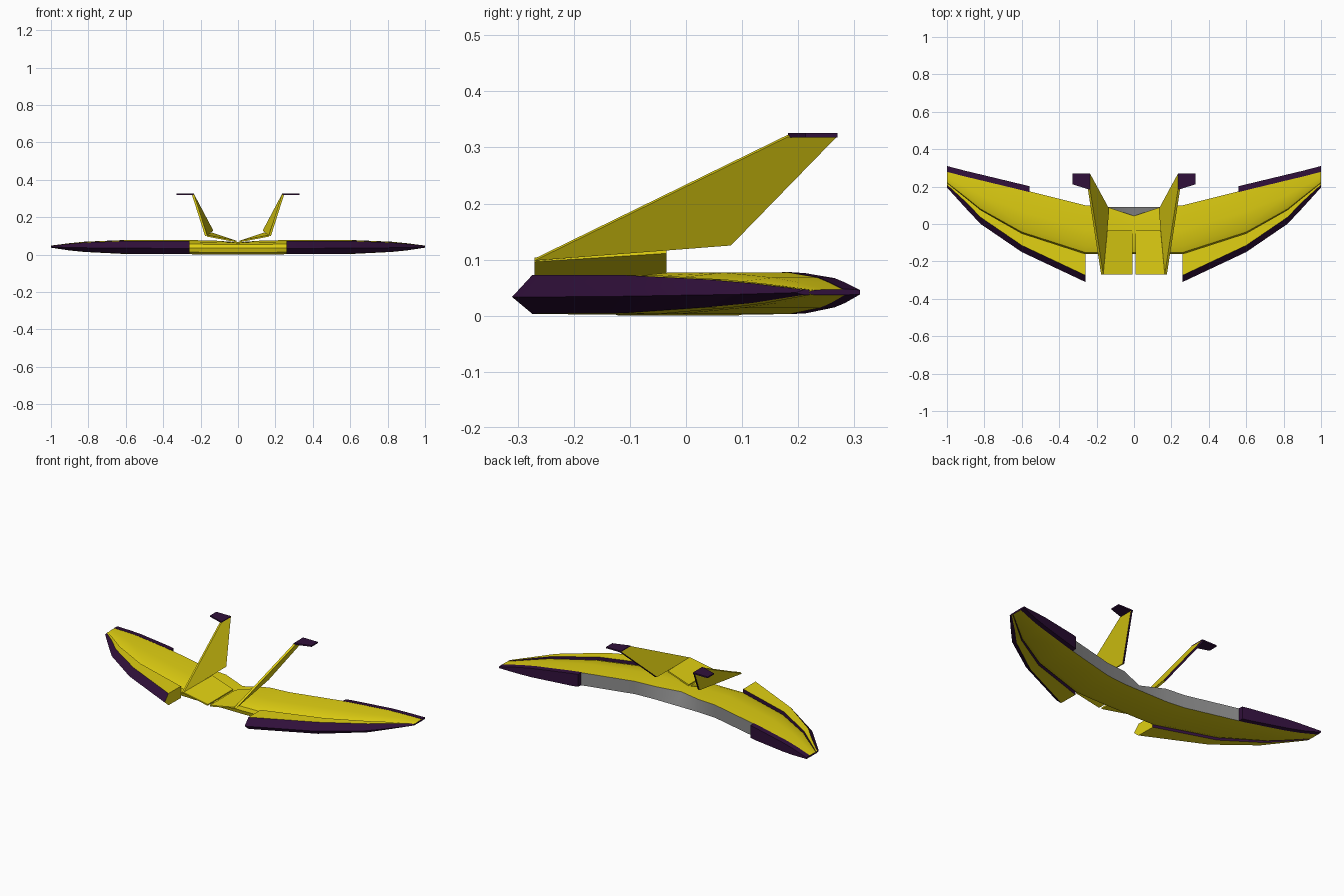
import bpy, bmesh, math
from mathutils import Vector

if "Cube" in bpy.data.objects:
    bpy.data.objects.remove(bpy.data.objects["Cube"])


def material(name, rgb):
    m = bpy.data.materials.new(name)
    m.diffuse_color = (*rgb, 1)
    m.use_nodes = True
    m.node_tree.nodes["Principled BSDF"].inputs["Base Color"].default_value = m.diffuse_color
    return m


YELLOW, PURPLE, GREY = 0, 1, 2
MATS = [material("yellow", (0.75, 0.63, 0.006)),
        material("dark purple", (0.03, 0.005, 0.043)),
        material("grey", (0.27, 0.27, 0.27))]

# Wing plan: x, leading edge y, panel seam y, trailing edge y, bottom z, top z
PLAN = [(0.00, -0.42, -0.16, 0.09, 0.000, 0.076),
        (0.14, -0.36, -0.16, 0.09, 0.000, 0.076),
        (0.26, -0.31, -0.16, 0.10, 0.002, 0.077),
        (0.60, -0.15, -0.05, 0.185, 0.003, 0.077),
        (0.82, 0.00, 0.075, 0.238, 0.014, 0.068),
        (0.90, 0.085, 0.14, 0.257, 0.022, 0.060),
        (1.00, 0.195, 0.22, 0.283, 0.037, 0.047)]


def plan(x):
    for a, b in zip(PLAN, PLAN[1:]):
        if x <= b[0]:
            t = (x - a[0]) / (b[0] - a[0])
            return [p + (q - p) * t for p, q in zip(a, b)][1:]


def finish(name, bm, smooth=True):
    bmesh.ops.recalc_face_normals(bm, faces=bm.faces)
    me = bpy.data.meshes.new(name)
    bm.to_mesh(me)
    bm.free()
    for m in MATS:
        me.materials.append(m)
    ob = bpy.data.objects.new(name, me)
    bpy.context.collection.objects.link(ob)
    mod = ob.modifiers.new("Mirror", 'MIRROR')
    mod.use_clip = True
    bpy.context.view_layer.objects.active = ob
    ob.select_set(True)
    if smooth:
        bpy.ops.object.shade_smooth_by_angle(angle=math.radians(32))
    ob.select_set(False)


def loft(name, xs, section, strip_colors, caps):
    """Skin sections along x; one colour per strip, caps = (inner, outer) colours."""
    bm = bmesh.new()
    rings = [[bm.verts.new((x, y, z)) for y, z in section(x)] for x in xs]
    n = len(rings[0])
    for a, b in zip(rings, rings[1:]):
        for i in range(n):
            j = (i + 1) % n
            f = bm.faces.new((a[i], a[j], b[j], b[i]))
            f.material_index = strip_colors[i]
    for ring, c in zip((rings[0], rings[-1]), caps):
        if c is not None:
            bm.faces.new(ring).material_index = c
    finish(name, bm)


def plate(name, pts, thick, color, edge_colors={}):
    """Flat polygon thickened along its normal, with optional edge colours."""
    pts = [Vector(p) for p in pts]
    off = (pts[1] - pts[0]).cross(pts[2] - pts[0]).normalized() * thick / 2
    bm = bmesh.new()
    a = [bm.verts.new(p + off) for p in pts]
    b = [bm.verts.new(p - off) for p in pts]
    bm.faces.new(a).material_index = color
    bm.faces.new(b[::-1]).material_index = color
    for i in range(len(pts)):
        j = (i + 1) % len(pts)
        f = bm.faces.new((a[i], b[i], b[j], a[j]))
        f.material_index = edge_colors.get(i, color)
    finish(name, bm, False)


# Main wing: rounded nose, cambered top, grey rear wall, dip at the centre
def wing_section(x):
    _, seam, te, zb, zt = plan(x)
    c, h = te - seam, zt - zb
    dip = max(0, 1 - x / 0.14)
    top_te = te - 0.047 * dip
    return [(seam, zb + 0.45 * h), (seam + 0.03 * c, zb + 0.72 * h),
            (seam + 0.16 * c, zb + 0.88 * h - 0.005 * dip),
            (seam + 0.5 * c, zt - 0.010 * dip),
            (top_te, zt - 0.012 * dip), (te, zb),
            (seam + 0.16 * c, zb), (seam + 0.03 * c, zb + 0.15 * h)]


loft("main_wing", [0, 0.14, 0.26, 0.6, 0.82, 0.9, 1.0], wing_section,
     [YELLOW] * 4 + [GREY] + [YELLOW] * 3, (None, PURPLE))


# Front wing panel with a purple wedge-shaped leading edge
def front_section(x):
    le, seam, _, zb, zt = plan(x)
    h = zt - zb
    lip = min(0.036, 0.6 * (seam - le))
    return [(le, zb + 0.42 * h), (le + lip, zb + 0.94 * h),
            (seam, zb + 0.93 * h), (seam, zb), (le + lip, zb + 0.02 * h)]


loft("front_wing_panel", [0.26, 0.6, 0.82, 0.9, 1.0], front_section,
     [PURPLE, YELLOW, PURPLE, YELLOW, PURPLE], (YELLOW, PURPLE))


# Purple trailing-edge flap on the outer wing
def flap_section(x):
    _, _, te, zb, zt = plan(x)
    return [(te - 0.004, zt + 0.001), (te + 0.027, zt - 0.001),
            (te + 0.027, zb + 0.001), (te - 0.004, zb)]


loft("rear_flap", [0.56, 0.6, 0.82, 0.9, 1.0], flap_section,
     [PURPLE] * 4, (PURPLE, PURPLE))

# V-shaped centre plates that carry the fins
plate("fin_base", [(0.008, -0.27, 0.070), (0.165, -0.27, 0.100),
                   (0.143, -0.035, 0.115), (0.008, -0.035, 0.070)],
      0.008, YELLOW)

# Swept, outward-leaning tail fins with purple rear edges
plate("tail_fin", [(0.170, -0.27, 0.100), (0.240, 0.18, 0.320),
                   (0.240, 0.268, 0.320), (0.138, 0.08, 0.127)],
      0.012, YELLOW, {2: PURPLE})

# Small horizontal plates on the fin tops
plate("fin_tip", [(0.234, 0.182, 0.322), (0.33, 0.213, 0.322),
                  (0.33, 0.270, 0.322), (0.234, 0.270, 0.322)],
      0.008, PURPLE)
